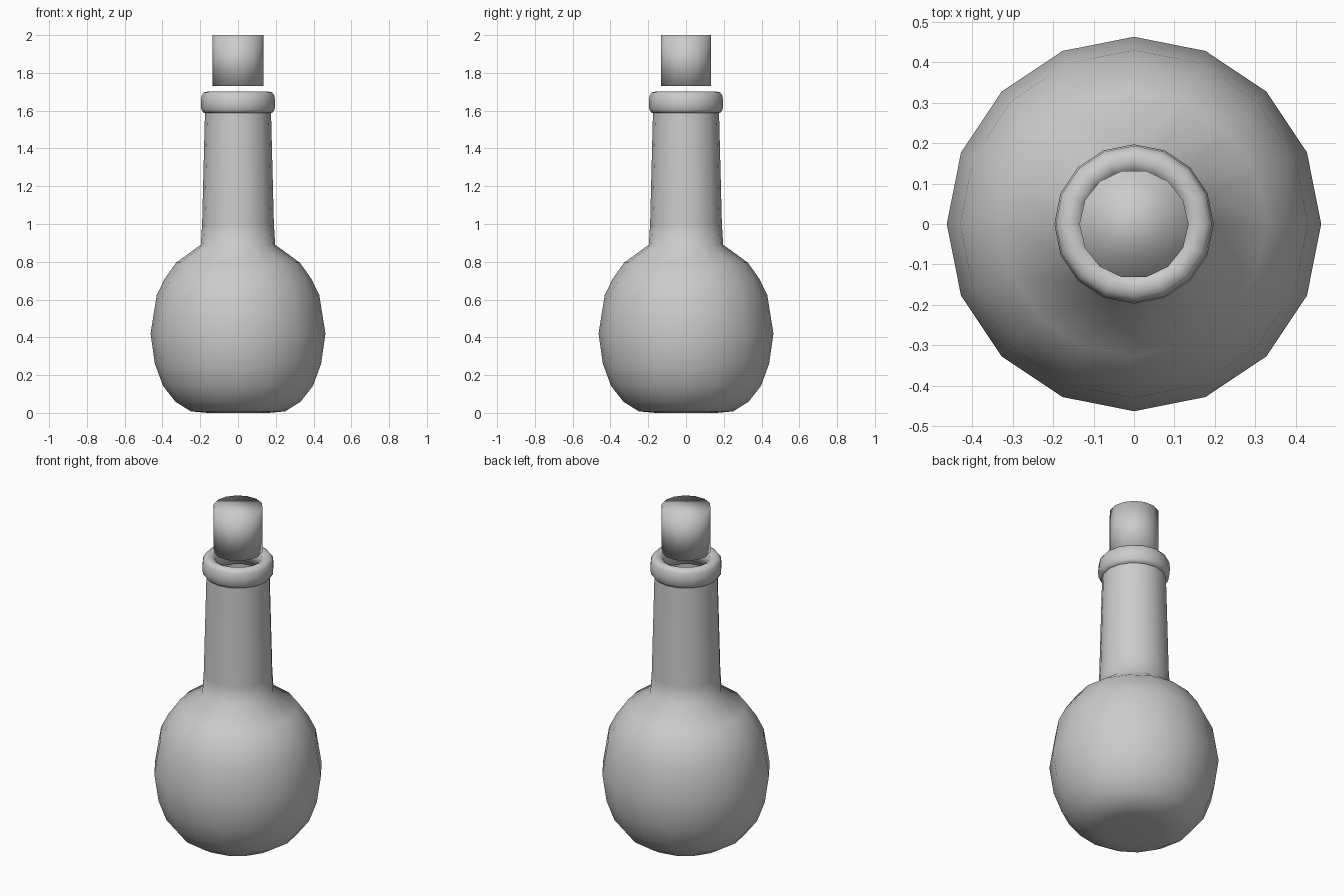
import bpy, bmesh, math

if "Cube" in bpy.data.objects:
    bpy.data.objects.remove(bpy.data.objects["Cube"])


def lathe(name, profile, sides, closed=False, cap_start=False, cap_end=False, smooth_angle=None):
    """Revolve (radius, height) points around z."""
    bm = bmesh.new()
    rings = []
    for r, z in profile:
        rings.append([bm.verts.new((r * math.cos(2 * math.pi * i / sides),
                                    r * math.sin(2 * math.pi * i / sides), z))
                      for i in range(sides)])
    pairs = list(zip(rings, rings[1:]))
    if closed:
        pairs.append((rings[-1], rings[0]))
    for a, b in pairs:
        for i in range(sides):
            j = (i + 1) % sides
            bm.faces.new((a[i], a[j], b[j], b[i]))
    if cap_start:
        bm.faces.new(rings[0][::-1])
    if cap_end:
        bm.faces.new(rings[-1])
    for f in bm.faces:
        f.smooth = True
    mesh = bpy.data.meshes.new(name)
    bm.to_mesh(mesh)
    bm.free()
    obj = bpy.data.objects.new(name, mesh)
    bpy.context.collection.objects.link(obj)
    if smooth_angle is not None:
        bpy.ops.object.select_all(action='DESELECT')
        obj.select_set(True)
        bpy.context.view_layer.objects.active = obj
        bpy.ops.object.shade_smooth_by_angle(angle=math.radians(smooth_angle))
    return obj


# Round flask body with flat base and tapering open neck
lathe("flask_body", [
    (0.16, 0.0), (0.25, 0.008), (0.33, 0.058), (0.397, 0.143), (0.44, 0.26),
    (0.463, 0.42), (0.43, 0.625), (0.388, 0.71), (0.328, 0.795),
    (0.197, 0.89), (0.19, 1.0), (0.175, 1.585), (0.172, 1.64),
], 16, cap_start=True)

# Rounded lip ring around the mouth
lathe("lip_ring", [
    (0.135, 1.587), (0.18, 1.587), (0.194, 1.605), (0.197, 1.64),
    (0.193, 1.68), (0.18, 1.697), (0.155, 1.702), (0.13, 1.69), (0.12, 1.65),
], 16, closed=True)

# Cork floating just above the mouth
lathe("cork", [(0.135, 1.73), (0.135, 2.0)], 14, cap_start=True, cap_end=True)
